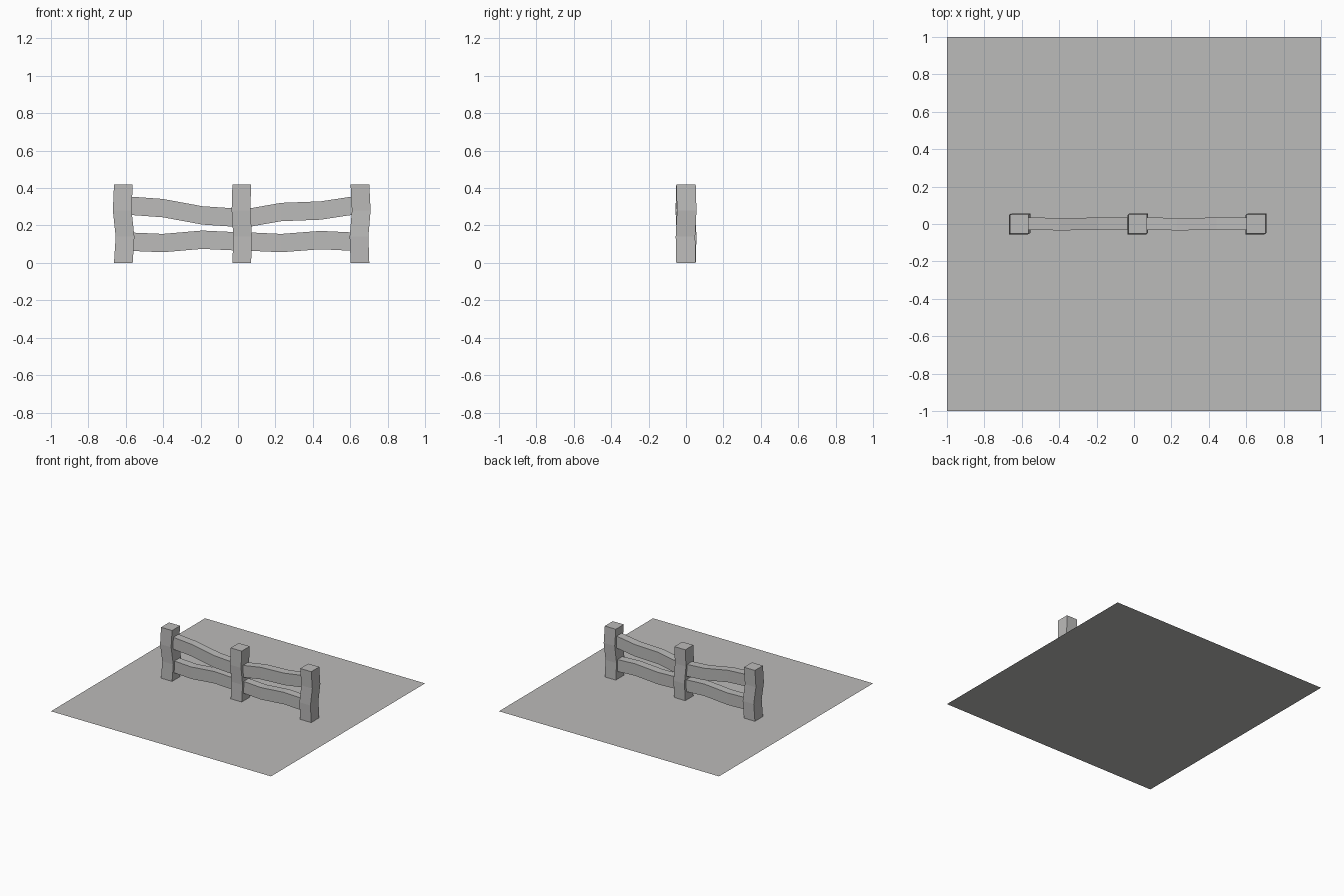
import bpy, bmesh
from mathutils import Vector

if "Cube" in bpy.data.objects:
    bpy.data.objects.remove(bpy.data.objects["Cube"])

grey = bpy.data.materials.new("plain grey")
grey.diffuse_color = (0.5, 0.495, 0.488, 1)
grey.use_nodes = True
grey.node_tree.nodes["Principled BSDF"].inputs["Base Color"].default_value = grey.diffuse_color


def make_object(name, bm):
    bmesh.ops.recalc_face_normals(bm, faces=bm.faces)
    me = bpy.data.meshes.new(name)
    bm.to_mesh(me)
    bm.free()
    me.materials.append(grey)
    ob = bpy.data.objects.new(name, me)
    bpy.context.collection.objects.link(ob)
    return ob


def beam(name, centres, side_a, side_b):
    """Square beam skinned through section centres; side_a, side_b are half-width vectors."""
    bm = bmesh.new()
    a, b = Vector(side_a), Vector(side_b)
    rings = []
    for c in centres:
        c = Vector(c)
        rings.append([bm.verts.new(c + a * s + b * t)
                      for s, t in ((-1, -1), (1, -1), (1, 1), (-1, 1))])
    for r0, r1 in zip(rings, rings[1:]):
        for i in range(4):
            j = (i + 1) % 4
            bm.faces.new((r0[i], r0[j], r1[j], r1[i]))
    bm.faces.new(rings[0])
    bm.faces.new(rings[-1])
    return make_object(name, bm)


# Flat base sheet
bm = bmesh.new()
bmesh.ops.create_grid(bm, x_segments=1, y_segments=1, size=1)
make_object("ground_sheet", bm)

# Three wobbly posts: sideways shift of the two middle sections
posts = {
    "left_post": (-0.613, (0.009, 0.003), (-0.006, -0.004)),
    "middle_post": (0.02, (0.005, 0.004), (-0.004, -0.003)),
    "right_post": (0.652, (-0.005, -0.003), (0.007, 0.004)),
}
for name, (x, low, high) in posts.items():
    beam(name, [(x, 0, 0), (x + low[0], low[1], 0.14),
                (x + high[0], high[1], 0.28), (x, 0, 0.418)],
         (0.05, 0, 0), (0, 0.052, 0))

# Four wavy rails between the post centres: heights at four stations
rails = {
    "upper_left_rail": (-0.613, 0.02, (0.308, 0.293, 0.254, 0.24)),
    "upper_right_rail": (0.02, 0.652, (0.235, 0.272, 0.28, 0.312)),
    "lower_left_rail": (-0.613, 0.02, (0.115, 0.106, 0.124, 0.114)),
    "lower_right_rail": (0.02, 0.652, (0.116, 0.106, 0.122, 0.112)),
}
for name, (x0, x1, heights) in rails.items():
    pts = [(x0 + (x1 - x0) * i / 3, y, z)
           for i, (y, z) in enumerate(zip((0.003, -0.001, 0.001, 0.002), heights))]
    beam(name, pts, (0, 0.033, 0), (0, 0, 0.049))
